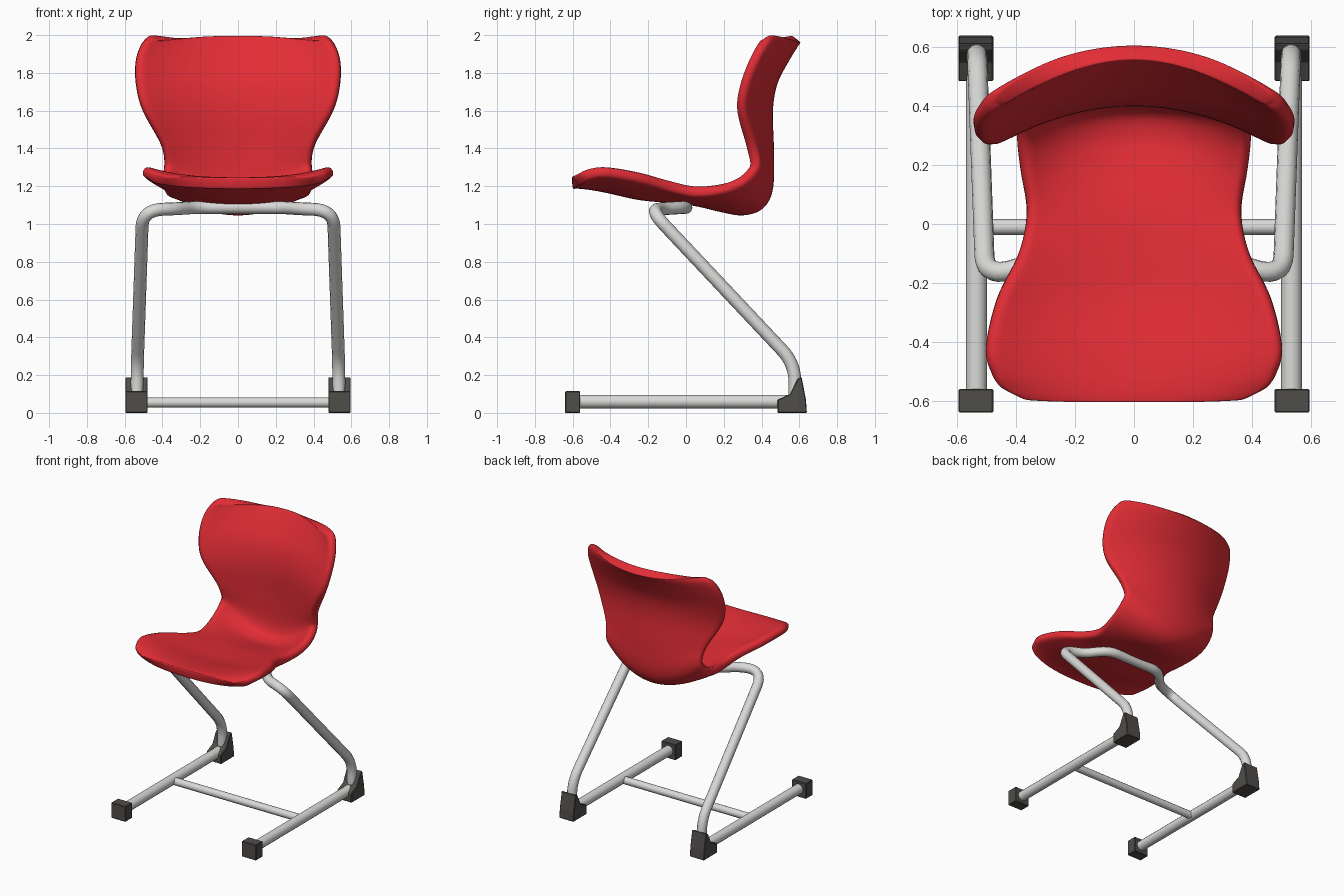
import bpy, bmesh, math
from mathutils import Vector

if "Cube" in bpy.data.objects:
    bpy.data.objects.remove(bpy.data.objects["Cube"])


def material(name, rgb):
    m = bpy.data.materials.new(name)
    m.diffuse_color = (*rgb, 1)
    m.use_nodes = True
    m.node_tree.nodes["Principled BSDF"].inputs["Base Color"].default_value = m.diffuse_color
    return m


RED = material("red plastic", (0.76, 0.026, 0.036))
STEEL = material("light grey steel", (0.70, 0.70, 0.69))
RUBBER = material("dark grey rubber", (0.080, 0.074, 0.068))


def add_object(name, bm, mat, smooth=False):
    me = bpy.data.meshes.new(name)
    bmesh.ops.recalc_face_normals(bm, faces=bm.faces)
    bm.to_mesh(me)
    bm.free()
    me.materials.append(mat)
    ob = bpy.data.objects.new(name, me)
    bpy.context.collection.objects.link(ob)
    if smooth:
        me.shade_smooth()
    return ob


def catmull(rows, steps):
    """Smooth interpolation through rows of numbers."""
    out = []
    n = len(rows)
    for i in range(n - 1):
        p = [rows[max(0, min(n - 1, i + k))] for k in (-1, 0, 1, 2)]
        for s in range(steps):
            t = s / steps
            out.append([0.5 * (2 * b + (c - a) * t + (2 * a - 5 * b + 4 * c - d) * t * t
                               + (3 * b - a - 3 * c + d) * t ** 3) for a, b, c, d in zip(*p)])
    out.append(list(rows[-1]))
    return out


def tube(name, pts, radius):
    """Round tube along points (x, y, z, corner size)."""
    path = [Vector(pts[0][:3])]
    for i in range(1, len(pts) - 1):
        c, f = Vector(pts[i][:3]), pts[i][3]
        a = c + (Vector(pts[i - 1][:3]) - c).normalized() * f
        b = c + (Vector(pts[i + 1][:3]) - c).normalized() * f
        for k in range(9):
            t = k / 8
            path.append(a * (1 - t) ** 2 + c * 2 * t * (1 - t) + b * t * t)
    path.append(Vector(pts[-1][:3]))
    cu = bpy.data.curves.new(name, 'CURVE')
    cu.dimensions = '3D'
    cu.bevel_depth = radius
    cu.bevel_resolution = 4
    cu.use_fill_caps = True
    sp = cu.splines.new('POLY')
    sp.points.add(len(path) - 1)
    for p, v in zip(sp.points, path):
        p.co = (*v, 1)
    sp.use_smooth = True
    cu.materials.append(STEEL)
    ob = bpy.data.objects.new(name, cu)
    bpy.context.collection.objects.link(ob)
    bpy.ops.object.select_all(action='DESELECT')
    ob.select_set(True)
    bpy.context.view_layer.objects.active = ob
    bpy.ops.object.convert(target='MESH')
    bpy.ops.object.shade_smooth_by_angle(angle=math.radians(50))
    return ob


# Seat shell stations: centre y, z, edge y, z, half width
STATIONS = [
    (-0.603, 1.215, -0.580, 1.225, 0.375), (-0.575, 1.217, -0.548, 1.245, 0.455),
    (-0.52, 1.212, -0.505, 1.268, 0.486), (-0.42, 1.195, -0.42, 1.280, 0.505),
    (-0.25, 1.157, -0.25, 1.253, 0.465),
    (-0.10, 1.142, -0.10, 1.208, 0.392), (0.05, 1.125, 0.04, 1.175, 0.364),
    (0.20, 1.090, 0.17, 1.190, 0.380), (0.30, 1.075, 0.27, 1.225, 0.390),
    (0.39, 1.105, 0.332, 1.275, 0.390), (0.433, 1.20, 0.362, 1.33, 0.388),
    (0.436, 1.40, 0.335, 1.43, 0.410), (0.430, 1.60, 0.284, 1.60, 0.502),
    (0.455, 1.75, 0.303, 1.74, 0.539), (0.515, 1.87, 0.352, 1.87, 0.540),
    (0.567, 1.955, 0.400, 1.960, 0.505), (0.585, 1.980, 0.420, 1.989, 0.458),
]
NV = 24
bm = bmesh.new()
grid = []
for cy, cz, ey, ez, w in catmull(STATIONS, 4):
    row = []
    for j in range(NV + 1):
        v = 2 * j / NV - 1
        py = 2 if cy > 0 else 3
        row.append(bm.verts.new((w * v, cy + (ey - cy) * abs(v) ** py,
                                 cz + (ez - cz) * v * v)))
    grid.append(row)
for a, b in zip(grid, grid[1:]):
    for j in range(NV):
        bm.faces.new((a[j], a[j + 1], b[j + 1], b[j]))
seat = add_object("seat_shell", bm, RED, True)
so = seat.modifiers.new("thickness", 'SOLIDIFY')
so.thickness = 0.06
so.offset = 0
su = seat.modifiers.new("round rim", 'SUBSURF')
su.levels = su.render_levels = 1

# Bent leg frame, one continuous tube mirrored about x = 0
half = [(0.535, 0.577, 0.06, 0), (0.533, 0.577, 0.26, 0.10),
        (0.505, -0.190, 1.075, 0.12), (0.34, -0.13, 1.080, 0.05), (0.22, 0.0, 1.088, 0.08)]
tube("leg_frame", half + [(-x, y, z, f) for x, y, z, f in reversed(half)], 0.034)

# Floor rails and cross bar
for s, side in ((1, "right"), (-1, "left")):
    tube("floor_rail_" + side, [(s * 0.535, -0.60, 0.06, 0), (s * 0.535, 0.57, 0.06, 0)], 0.036)
tube("cross_bar", [(-0.535, -0.01, 0.055, 0), (0.535, -0.01, 0.055, 0)], 0.027)

# Rubber feet, extruded side profiles (y, z)
FRONT = [(-0.64, 0), (-0.56, 0), (-0.56, 0.115), (-0.64, 0.115)]
REAR = [(0.485, 0), (0.64, 0), (0.635, 0.07), (0.612, 0.19), (0.59, 0.18),
        (0.55, 0.10), (0.485, 0.07)]
for s, side in ((1, "right"), (-1, "left")):
    for name, prof in (("front_foot_", FRONT), ("rear_foot_", REAR)):
        bm = bmesh.new()
        f = bm.faces.new([bm.verts.new((s * 0.537 - 0.059, y, z)) for y, z in prof])
        ext = bmesh.ops.extrude_face_region(bm, geom=[f])
        bmesh.ops.translate(bm, vec=(0.118, 0, 0),
                            verts=[g for g in ext['geom'] if isinstance(g, bmesh.types.BMVert)])
        foot = add_object(name + side, bm, RUBBER)
        bv = foot.modifiers.new("soft edge", 'BEVEL')
        bv.width = 0.004
        bv.segments = 1
